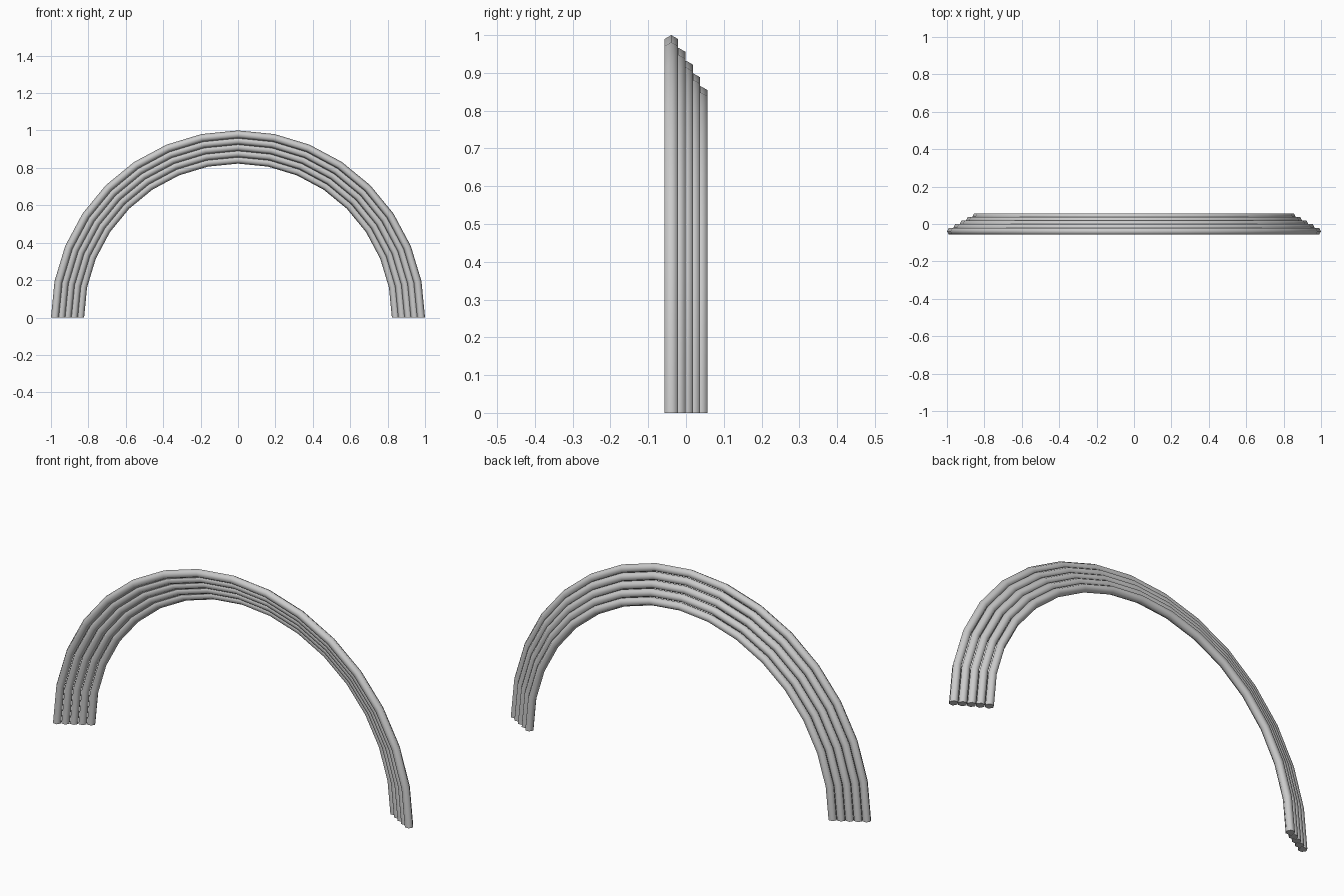
import bpy, bmesh, math

cube = bpy.data.objects.get("Cube")
if cube:
    bpy.data.objects.remove(cube, do_unlink=True)

COUNT = 5            # nested tubes, stepping inward and backward
SEGMENTS = 16        # straight pieces per half circle
SIDES = 6            # hexagonal tube section
TUBE_R = 0.021
OUTER_R = 1 - TUBE_R
STEP_IN, STEP_BACK = 0.0338, 0.0195

grey = bpy.data.materials.new("light_grey")
grey.use_nodes = True
colour = (0.6, 0.6, 0.6, 1)
grey.diffuse_color = colour
grey.node_tree.nodes["Principled BSDF"].inputs["Base Color"].default_value = colour


def arch_tube(name, radius, y):
    """Half-circle tube standing on its two capped ends."""
    bm = bmesh.new()
    rings = []
    for s in range(SEGMENTS + 1):
        a = math.pi * s / SEGMENTS
        ring = []
        for k in range(SIDES):
            t = math.tau * k / SIDES
            r = radius + TUBE_R * math.cos(t)
            ring.append(bm.verts.new((r * math.cos(a), y + TUBE_R * math.sin(t), r * math.sin(a))))
        rings.append(ring)
    for lower, upper in zip(rings, rings[1:]):
        for k in range(SIDES):
            n = (k + 1) % SIDES
            bm.faces.new((lower[k], lower[n], upper[n], upper[k]))
    bm.faces.new(rings[0])
    bm.faces.new(rings[-1])
    bmesh.ops.recalc_face_normals(bm, faces=bm.faces)
    mesh = bpy.data.meshes.new(name)
    bm.to_mesh(mesh)
    bm.free()
    mesh.materials.append(grey)
    obj = bpy.data.objects.new(name, mesh)
    bpy.context.collection.objects.link(obj)
    return obj


# Largest tube at the front, smallest at the back
bpy.ops.object.select_all(action="DESELECT")
for i in range(COUNT):
    tube = arch_tube(f"arch_tube_{i + 1}", OUTER_R - i * STEP_IN, (i - (COUNT - 1) / 2) * STEP_BACK)
    tube.select_set(True)
    bpy.context.view_layer.objects.active = tube

# Round shading along the tubes, crisp end caps
bpy.ops.object.shade_smooth_by_angle(angle=math.radians(70))
